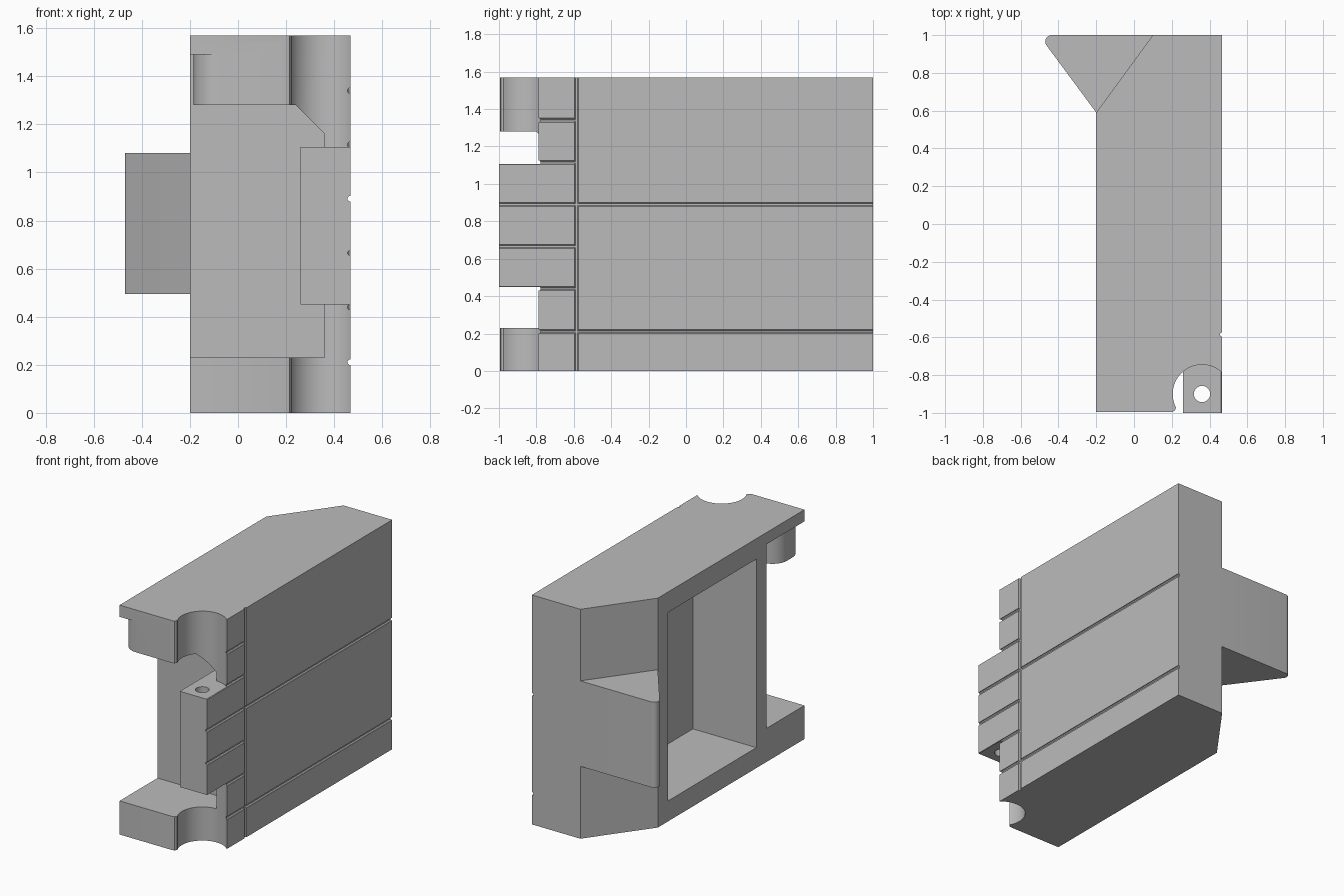
import bpy, bmesh, math

if "Cube" in bpy.data.objects:
    bpy.data.objects.remove(bpy.data.objects["Cube"])

grey = bpy.data.materials.new("plain grey")
grey.diffuse_color = (0.5, 0.5, 0.5, 1)
grey.use_nodes = True
grey.node_tree.nodes["Principled BSDF"].inputs["Base Color"].default_value = grey.diffuse_color


def prism(name, pts, lo, hi, axis="z"):
    """Extrude a 2D profile along an axis: z uses (x,y), y uses (x,z), x uses (y,z)."""
    place = {"z": lambda a, b, c: (a, b, c),
             "y": lambda a, b, c: (a, c, b),
             "x": lambda a, b, c: (c, a, b)}[axis]
    bm = bmesh.new()
    face = bm.faces.new([bm.verts.new(place(a, b, lo)) for a, b in pts])
    ext = bmesh.ops.extrude_face_region(bm, geom=[face])
    verts = [v for v in ext["geom"] if isinstance(v, bmesh.types.BMVert)]
    bmesh.ops.translate(bm, verts=verts, vec=place(0, 0, hi - lo))
    bmesh.ops.recalc_face_normals(bm, faces=bm.faces)
    me = bpy.data.meshes.new(name)
    bm.to_mesh(me)
    bm.free()
    me.materials.append(grey)
    ob = bpy.data.objects.new(name, me)
    bpy.context.collection.objects.link(ob)
    return ob


def rect(a0, b0, a1, b1):
    return [(a0, b0), (a1, b0), (a1, b1), (a0, b1)]


def arc(cx, cy, r, start, end, n):
    """n + 1 points on an arc, angles in degrees."""
    out = []
    for i in range(n + 1):
        t = math.radians(start + (end - start) * i / n)
        out.append((cx + r * math.cos(t), cy + r * math.sin(t)))
    return out


def ring(cx, cy, r, n):
    return arc(cx, cy, r, 180 / n, 180 / n + 360, n)[:-1]


def combine(target, tool, operation):
    mod = target.modifiers.new("join", "BOOLEAN")
    mod.operation = operation
    mod.solver = "EXACT"
    mod.object = tool
    bpy.context.view_layer.objects.active = target
    bpy.ops.object.modifier_apply(modifier=mod.name)
    bpy.data.objects.remove(tool)


def cut(tool):
    combine(body, tool, "DIFFERENCE")


def add(tool):
    combine(body, tool, "UNION")


R = 0.467      # right face
F = -0.995     # front face
H = 1.57       # height

# Main housing with one slanted back corner and a small front lip
body = prism("housing", [(-0.2, F), (0.2, F), (0.214, -0.99), (0.222, -0.975),
                         (R, -0.975), (R, 1), (0.1, 1), (-0.2, 0.59)], 0, H)

# Front opening with a chamfered upper corner, and its raised ceiling
cut(prism("opening", [(-0.4, 0.23), (0.36, 0.23), (0.36, 1.16),
                      (0.24, 1.28), (-0.4, 1.28)], -1.2, -0.585, "y"))
cut(prism("ceiling", rect(-0.4, -1.2, 0.1, -0.585), 1.2, 1.49))

# Rounded boss hanging from the top plate
add(prism("boss", [(0.18, F)] + arc(-0.075, F + 0.11, 0.11, 270, 180, 10)
          + arc(-0.075, -0.83, 0.11, 180, 90, 10) + [(0.18, -0.72)], 1.28, 1.53))

# Round hinge recess, then the hinge block with its pin hole
cut(prism("hinge_recess", ring(0.36, -0.9, 0.155, 64), -0.1, H + 0.1))
add(prism("hinge_block", rect(0.26, -1, R, -0.53), 0.45, 1.105))
cut(prism("pin_hole", ring(0.36, -0.9, 0.043, 32), 0.3, 1.14))

# Latch wedge with a rounded tip
add(prism("latch", [(-0.2, 0.59), (-0.15, 0.59), (0.2, 1)]
          + arc(-0.436, 0.966, 0.034, 90, 217, 10), 0.495, 1.08))

# Deep pocket in the left side
cut(prism("pocket", rect(-0.4, 0.14, 0.28, 1.43), -0.475, 0.48, "y"))

# Decorative grooves on the right side
cut(prism("groove", ring(R, -0.585, 0.012, 8), -0.1, H + 0.1))
for z, end in ((0.21, 1.1), (0.44, -0.585), (0.665, -0.585),
               (0.89, 1.1), (1.115, -0.585), (1.34, -0.585)):
    cut(prism("groove", ring(R, z, 0.012, 8), -1.1, end, "y"))

bpy.ops.object.select_all(action="DESELECT")
body.select_set(True)
bpy.context.view_layer.objects.active = body
bpy.ops.object.shade_smooth_by_angle(angle=math.radians(25))
